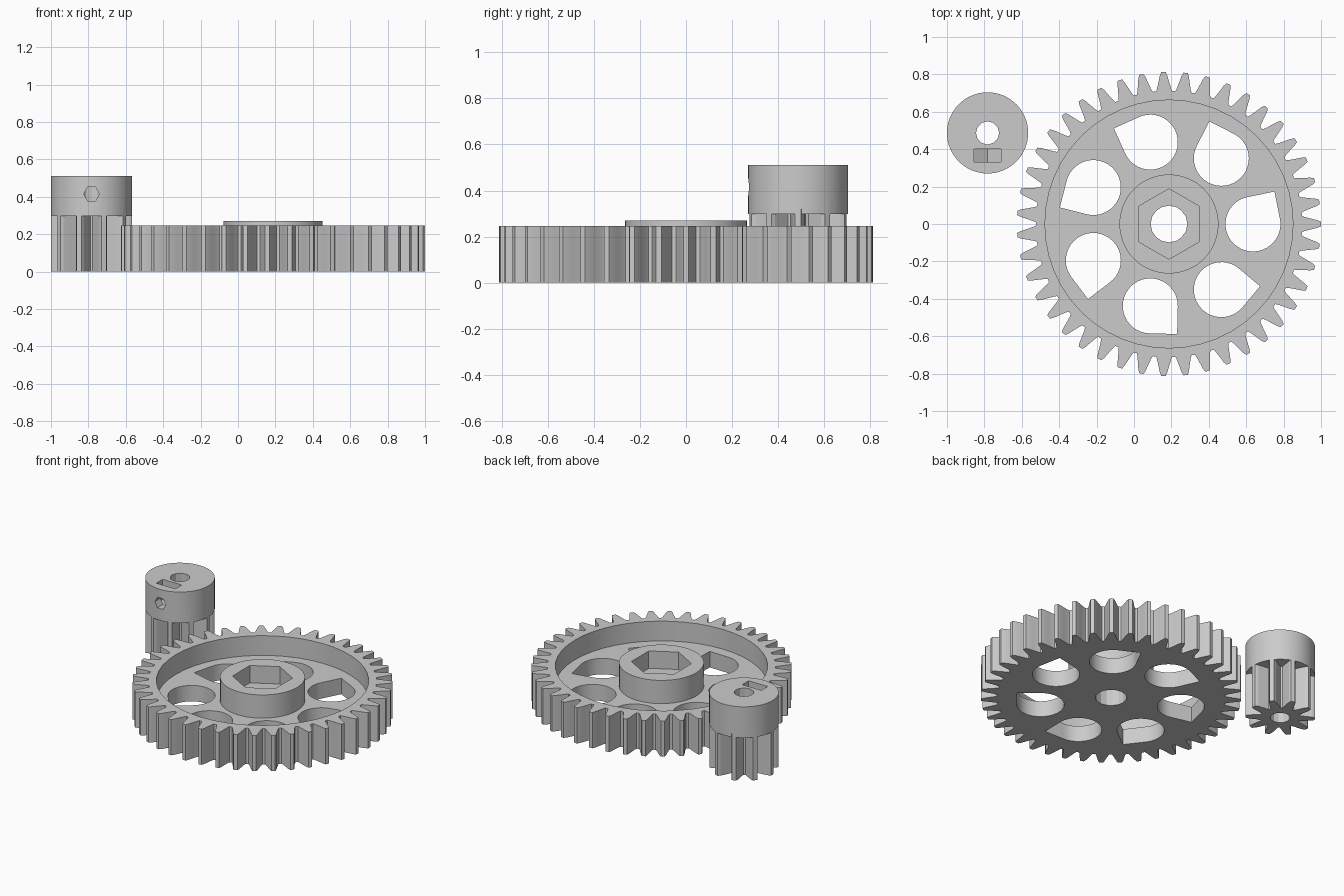
import bpy, bmesh
from math import sin, cos, pi, radians, sqrt
from mathutils import Matrix, Vector

cube = bpy.data.objects.get("Cube")
if cube:
    bpy.data.objects.remove(cube, do_unlink=True)

grey = bpy.data.materials.new("plain_grey")
grey.use_nodes = True
grey.diffuse_color = (0.6, 0.6, 0.6, 1)
grey.node_tree.nodes["Principled BSDF"].inputs["Base Color"].default_value = (0.6, 0.6, 0.6, 1)


def prism(name, outline, low, high, matrix=Matrix()):
    """Extrude a flat outline from low to high along local z."""
    bm = bmesh.new()
    face = bm.faces.new([bm.verts.new((x, y, low)) for x, y in outline])
    top = bmesh.ops.extrude_face_region(bm, geom=[face])["geom"]
    verts = [v for v in top if isinstance(v, bmesh.types.BMVert)]
    bmesh.ops.translate(bm, verts=verts, vec=(0, 0, high - low))
    bmesh.ops.recalc_face_normals(bm, faces=bm.faces)
    bm.transform(matrix)
    mesh = bpy.data.meshes.new(name)
    bm.to_mesh(mesh)
    bm.free()
    mesh.materials.append(grey)
    obj = bpy.data.objects.new(name, mesh)
    bpy.context.collection.objects.link(obj)
    return obj


def ring(radius, sides, phase=0.0, centre=(0, 0)):
    return [(centre[0] + radius * cos(phase + 2 * pi * i / sides),
             centre[1] + radius * sin(phase + 2 * pi * i / sides)) for i in range(sides)]


def gear_outline(teeth, root, tip):
    """Tooth flanks given as (fraction of tooth pitch, fraction of tooth depth)."""
    half = [(0.42, 0.0), (0.36, 0.12), (0.25, 0.5), (0.17, 0.82), (0.10, 1.0)]
    tooth = [(-f, d) for f, d in half] + [(f, d) for f, d in reversed(half)]
    points = []
    for i in range(teeth):
        for f, d in tooth:
            angle, r = 2 * pi * (i + f) / teeth, root + (tip - root) * d
            points.append((r * cos(angle), r * sin(angle)))
    return points


def teardrop(radius, distance, angle, lean):
    """Round hole whose pointed corner leans away from the spoke direction."""
    points = [(radius * sqrt(2), 0)]
    points += [(radius * cos(a), radius * sin(a))
               for a in (radians(45 + 270 * i / 30) for i in range(31))]
    turn = Matrix.Rotation(angle + lean, 2)
    centre = Vector((distance * cos(angle), distance * sin(angle)))
    return [tuple(turn @ Vector(p) + centre) for p in points]


def combine(obj, other, operation):
    mod = obj.modifiers.new(operation.lower(), 'BOOLEAN')
    mod.operation, mod.solver, mod.object = operation, 'EXACT', other
    graph = bpy.context.evaluated_depsgraph_get()
    mesh = bpy.data.meshes.new_from_object(obj.evaluated_get(graph))
    obj.modifiers.clear()
    obj.data = mesh
    bpy.data.objects.remove(other, do_unlink=True)


def finish(obj):
    bpy.ops.object.select_all(action='DESELECT')
    obj.select_set(True)
    bpy.context.view_layer.objects.active = obj
    bpy.ops.object.shade_smooth_by_angle(angle=radians(12))


# Large wheel: toothed rim, sunken web and raised hub
place = Matrix.Translation((0.187, 0, 0))
wheel = prism("large_gear", gear_outline(43, 0.712, 0.813), 0, 0.246, place)
combine(wheel, prism("recess", ring(0.663, 48), 0.11, 0.5, place), 'DIFFERENCE')
combine(wheel, prism("hub", ring(0.265, 48), 0.05, 0.27, place), 'UNION')
combine(wheel, prism("bolt_head_pocket", ring(0.188, 6, pi / 2), 0.15, 0.5, place), 'DIFFERENCE')
combine(wheel, prism("axle_bore", ring(0.098, 16), -0.1, 0.5, place), 'DIFFERENCE')
for i in range(7):
    hole = teardrop(0.147, 0.449, 2 * pi * i / 7, radians(56.5))
    combine(wheel, prism("web_hole", hole, -0.1, 0.3, place), 'DIFFERENCE')
finish(wheel)

# Small pinion: ten teeth below a round collar
place = Matrix.Translation((-0.783, 0.487, 0))
pinion = prism("small_gear", gear_outline(10, 0.125, 0.217), 0, 0.32, place)
combine(pinion, prism("collar", ring(0.217, 64), 0.297, 0.511, place), 'UNION')
combine(pinion, prism("shaft_bore", ring(0.062, 12), -0.1, 0.7, place), 'DIFFERENCE')

# Set screw hole and nut slot, both running front to back through the collar
across = place @ Matrix.Translation((0, 0, 0.415)) @ Matrix.Rotation(pi / 2, 4, 'X')
combine(pinion, prism("screw_hole", ring(0.042, 6), 0.02, 0.4, across), 'DIFFERENCE')
slot = [(-0.073, 0.3), (-0.073, -0.042), (0, -0.084), (0.073, -0.042), (0.073, 0.3)]
combine(pinion, prism("nut_slot", slot, 0.085, 0.155, across), 'DIFFERENCE')
finish(pinion)
